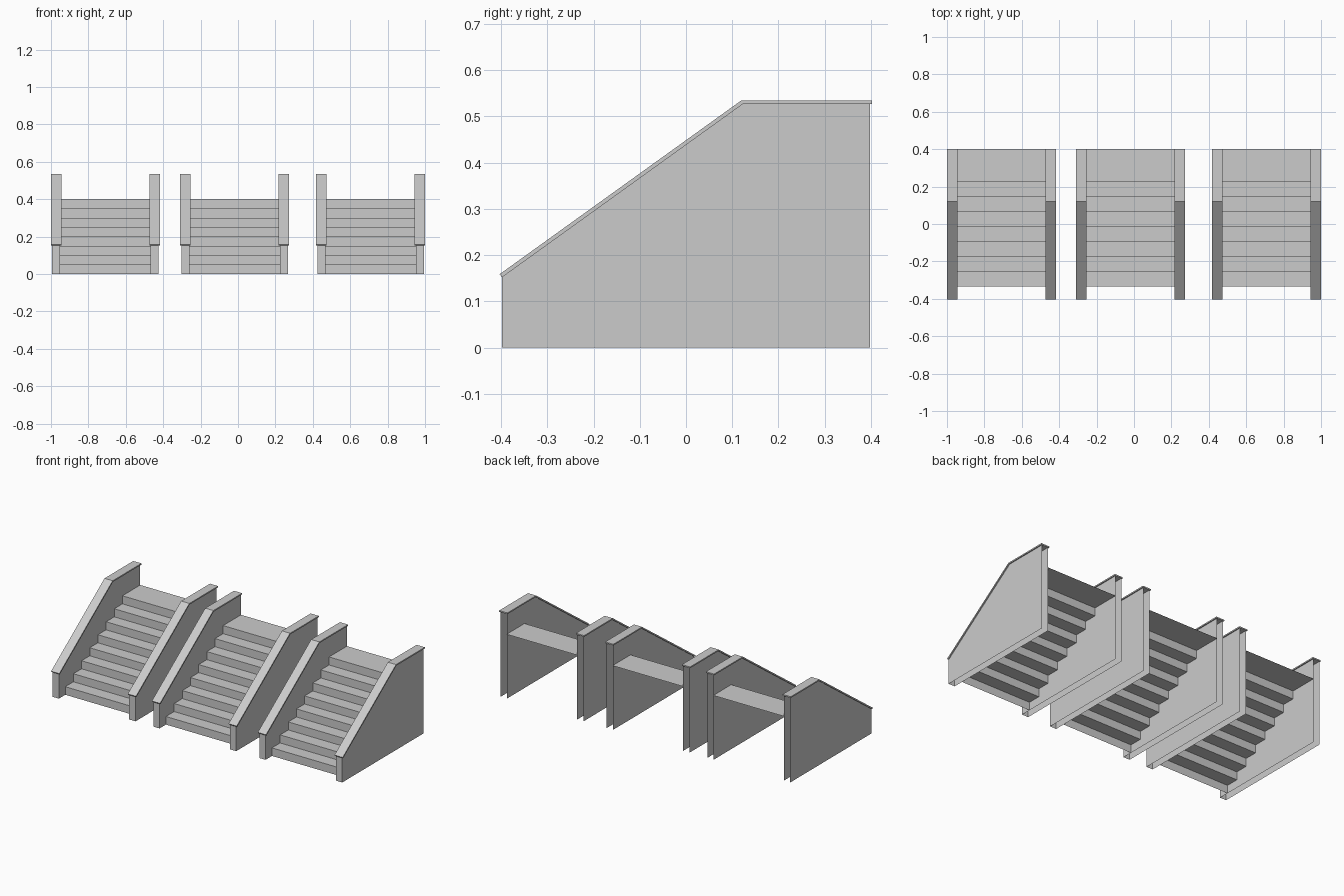
import bpy
import bmesh

cube = bpy.data.objects.get("Cube")
if cube:
    bpy.data.objects.remove(cube, do_unlink=True)

stone = bpy.data.materials.new("grey_stone")
stone.use_nodes = True
GREY = (0.6, 0.6, 0.6, 1)
stone.diffuse_color = GREY
stone.node_tree.nodes["Principled BSDF"].inputs["Base Color"].default_value = GREY

STEPS, RISE, RUN = 8, 0.05, 0.08
FRONT, BACK = -0.398, 0.398
HALF_SPAN = 0.263          # stair centre to wall centre
WALL_HALF, CAP_HALF = 0.0215, 0.028


def make_object(name, bm):
    mesh = bpy.data.meshes.new(name)
    bm.to_mesh(mesh)
    bm.free()
    mesh.materials.append(stone)
    obj = bpy.data.objects.new(name, mesh)
    bpy.context.collection.objects.link(obj)


def sweep(bm, profile, x0, x1, closed=False):
    """Sweep a (y, z) profile along x; a closed one gets end faces."""
    a = [bm.verts.new((x0, y, z)) for y, z in profile]
    b = [bm.verts.new((x1, y, z)) for y, z in profile]
    n = len(profile)
    for i in range(n if closed else n - 1):
        j = (i + 1) % n
        bm.faces.new((a[i], b[i], b[j], a[j]))
    if closed:
        bm.faces.new(a)
        bm.faces.new(b[::-1])
        bmesh.ops.recalc_face_normals(bm, faces=bm.faces)


def steps(name, x0, x1):
    # Open zigzag of risers and treads, ending in a deep landing
    profile = [(-0.335, 0)]
    for i in range(STEPS):
        y, z = -0.335 + i * RUN, (i + 1) * RISE
        profile += [(y, z), (y + RUN if i < STEPS - 1 else 0.4, z)]
    bm = bmesh.new()
    sweep(bm, profile, x0, x1)
    make_object(name, bm)


def side_wall(name, x):
    # Hollow wall: two side sheets and a front, open below and behind
    outline = [(FRONT, 0), (FRONT, 0.154), (0.123, 0.527), (BACK, 0.527), (BACK, 0)]
    bm = bmesh.new()
    left, right = ([bm.verts.new((x + s * WALL_HALF, y, z)) for y, z in outline]
                   for s in (-1, 1))
    bm.faces.new(left[::-1])
    bm.faces.new(right)
    bm.faces.new((left[0], right[0], right[1], left[1]))
    bmesh.ops.recalc_face_normals(bm, faces=bm.faces)
    make_object(name, bm)


def wall_cap(name, x):
    # Thin coping that follows the wall's slope and level top
    bm = bmesh.new()
    sweep(bm, [(-0.398, 0.152), (-0.403, 0.159), (0.12, 0.535),
               (0.402, 0.535), (0.402, 0.527), (0.123, 0.527)],
          x - CAP_HALF, x + CAP_HALF, closed=True)
    make_object(name, bm)


for stair, cx in (("right", -0.709), ("middle", -0.018), ("left", 0.709)):
    inner = HALF_SPAN - WALL_HALF
    steps(f"{stair}_stair_steps", cx - inner, cx + inner)
    for side, s in (("right", -1), ("left", 1)):
        side_wall(f"{stair}_stair_{side}_wall", cx + s * HALF_SPAN)
        wall_cap(f"{stair}_stair_{side}_cap", cx + s * HALF_SPAN)
